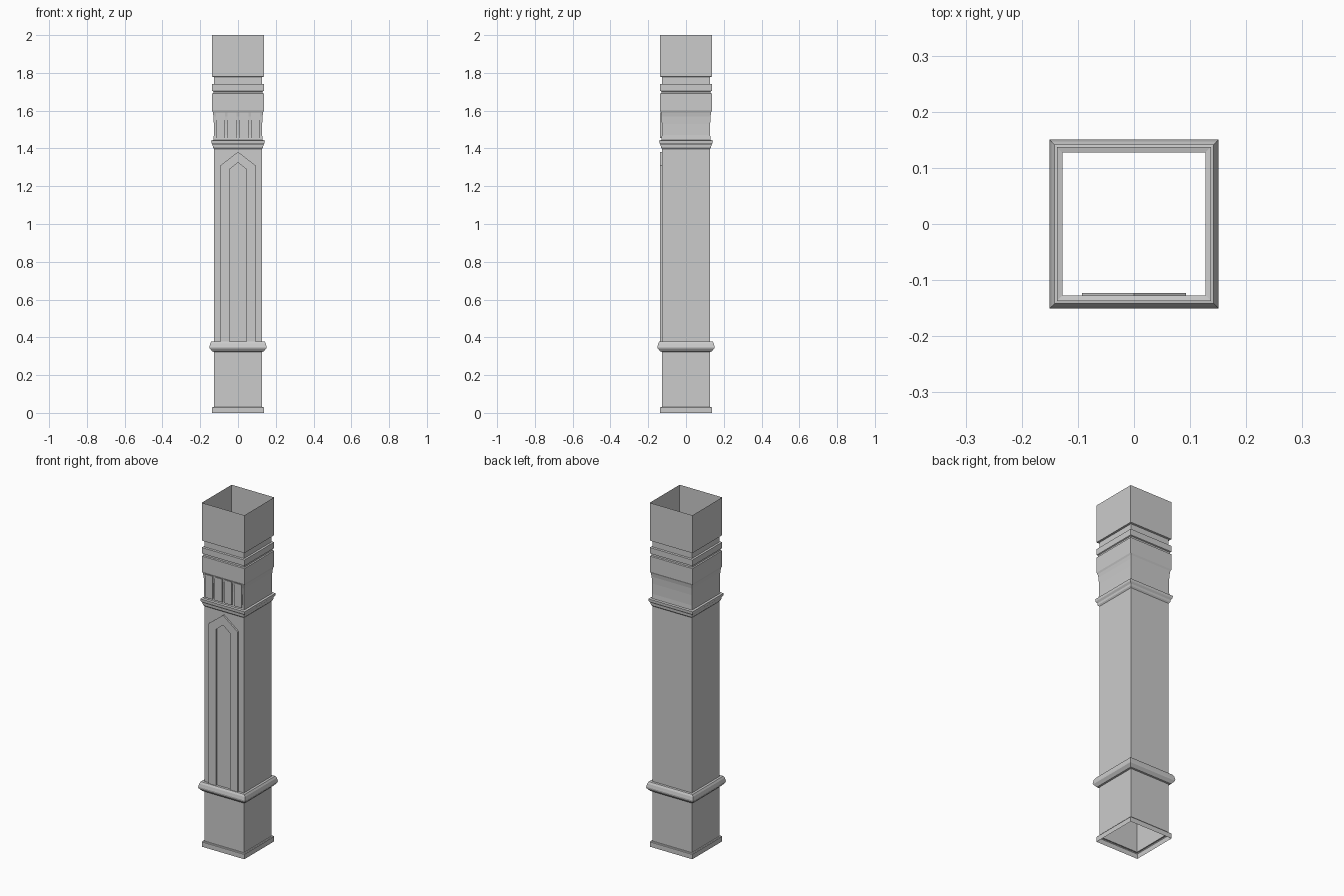
import bpy, bmesh

if "Cube" in bpy.data.objects:
    bpy.data.objects.remove(bpy.data.objects["Cube"])


def make_object(name, bm):
    bmesh.ops.recalc_face_normals(bm, faces=bm.faces)
    mesh = bpy.data.meshes.new(name)
    bm.to_mesh(mesh)
    bm.free()
    obj = bpy.data.objects.new(name, mesh)
    bpy.context.collection.objects.link(obj)
    return obj


def square_sweep(name, profile):
    """Open square shell following (half width, height) pairs."""
    bm = bmesh.new()
    rings = [[bm.verts.new((sx * h, sy * h, z))
              for sx, sy in ((-1, -1), (1, -1), (1, 1), (-1, 1))]
             for h, z in profile]
    for a, b in zip(rings, rings[1:]):
        for i in range(4):
            j = (i + 1) % 4
            bm.faces.new((a[i], a[j], b[j], b[i]))
    return make_object(name, bm)


def front_prism(name, outline, y_front, y_back):
    """Extrude an (x, z) outline from the front towards the back."""
    bm = bmesh.new()
    face = bm.faces.new([bm.verts.new((x, y_front, z)) for x, z in outline])
    ext = bmesh.ops.extrude_face_region(bm, geom=[face], use_keep_orig=True)
    verts = [v for v in ext["geom"] if isinstance(v, bmesh.types.BMVert)]
    bmesh.ops.translate(bm, verts=verts, vec=(0, y_back - y_front, 0))
    return make_object(name, bm)


# Hollow column shell: plinth, base moulding, shaft, necking, capital
square_sweep("column_shell", [
    (0.137, 0.0), (0.137, 0.028), (0.134, 0.032), (0.127, 0.032),
    (0.127, 0.323), (0.136, 0.325), (0.150, 0.342), (0.151, 0.350),
    (0.147, 0.368), (0.141, 0.379), (0.127, 0.379),
    (0.127, 1.398), (0.133, 1.406), (0.134, 1.418), (0.141, 1.428),
    (0.142, 1.442), (0.130, 1.444),
    (0.128, 1.47), (0.128, 1.53), (0.130, 1.57), (0.133, 1.59), (0.137, 1.60),
    (0.137, 1.69), (0.131, 1.693), (0.131, 1.702), (0.137, 1.705),
    (0.137, 1.74), (0.127, 1.742), (0.127, 1.778), (0.137, 1.78),
    (0.137, 2.0)])

# Raised pointed-arch frame on the front of the shaft
front_prism("arch_frame", [
    (-0.093, 0.379), (-0.093, 1.31), (0, 1.382), (0.093, 1.31), (0.093, 0.379),
    (0.046, 0.379), (0.046, 1.288), (0, 1.325), (-0.046, 1.288),
    (-0.046, 0.379)], -0.137, -0.123)

# Four raised blocks in the frieze
for i in range(4):
    x = (i - 1.5) * 0.062
    front_prism(f"frieze_block_{i + 1}", [
        (x - 0.024, 1.455), (x + 0.024, 1.455),
        (x + 0.024, 1.59), (x - 0.024, 1.59)], -0.137, -0.127)
